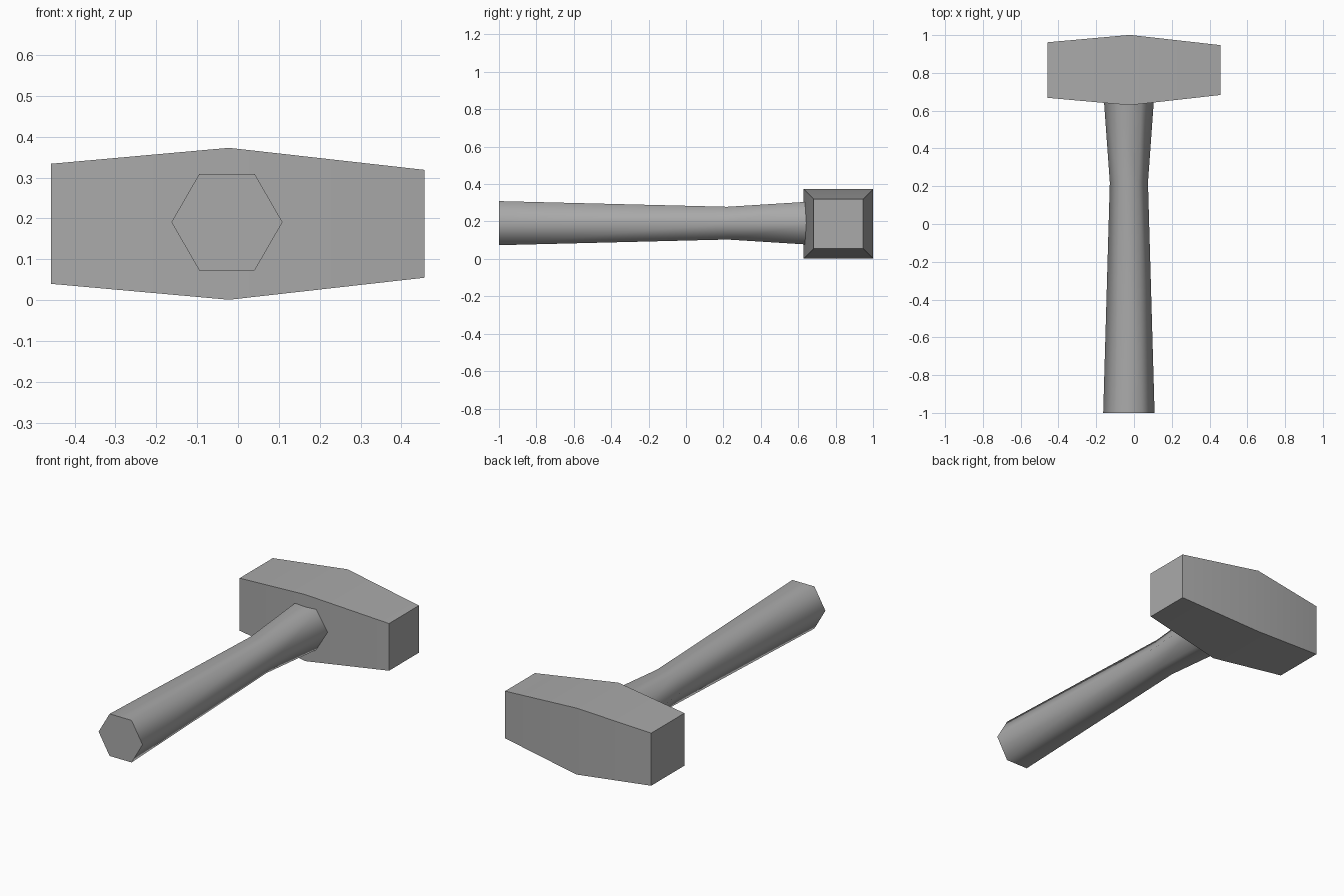
import bpy, bmesh, math
from mathutils import Vector

if "Cube" in bpy.data.objects:
    bpy.data.objects.remove(bpy.data.objects["Cube"], do_unlink=True)

grey = bpy.data.materials.new("plain grey")
grey.use_nodes = True
grey.diffuse_color = (0.4, 0.4, 0.4, 1)
grey.node_tree.nodes["Principled BSDF"].inputs["Base Color"].default_value = (0.4, 0.4, 0.4, 1)


def loft(name, rings, smooth_angle):
    """Skin a list of equal-sized rings, cap both ends, and keep sharp edges."""
    bm = bmesh.new()
    loops = [[bm.verts.new(p) for p in ring] for ring in rings]
    count = len(loops[0])
    for a, b in zip(loops, loops[1:]):
        for i in range(count):
            j = (i + 1) % count
            bm.faces.new((a[i], a[j], b[j], b[i]))
    bm.faces.new(loops[0])
    bm.faces.new(loops[-1])
    bmesh.ops.recalc_face_normals(bm, faces=bm.faces)
    mesh = bpy.data.meshes.new(name)
    bm.to_mesh(mesh)
    bm.free()
    mesh.shade_smooth()
    mesh.set_sharp_from_angle(angle=math.radians(smooth_angle))
    mesh.materials.append(grey)
    obj = bpy.data.objects.new(name, mesh)
    bpy.context.collection.objects.link(obj)
    return obj


# Head: square sections along x, fattest near the middle
def square(x, half):
    return [Vector((x, 0.815 + half * sy, 0.187 + half * sz))
            for sy, sz in ((-1, -1), (1, -1), (1, 1), (-1, 1))]


loft("hammer_head", [square(-0.458, 0.147), square(-0.022, 0.186), square(0.457, 0.132)], 30)


# Handle: hexagonal sections along y, waisted below the head
def hexagon(y, radius):
    return [Vector((-0.027 + radius * math.cos(k * math.pi / 3), y,
                    0.191 + radius * math.sin(k * math.pi / 3))) for k in range(6)]


loft("handle", [hexagon(-1, 0.136), hexagon(0.22, 0.101), hexagon(0.72, 0.137)], 70)
